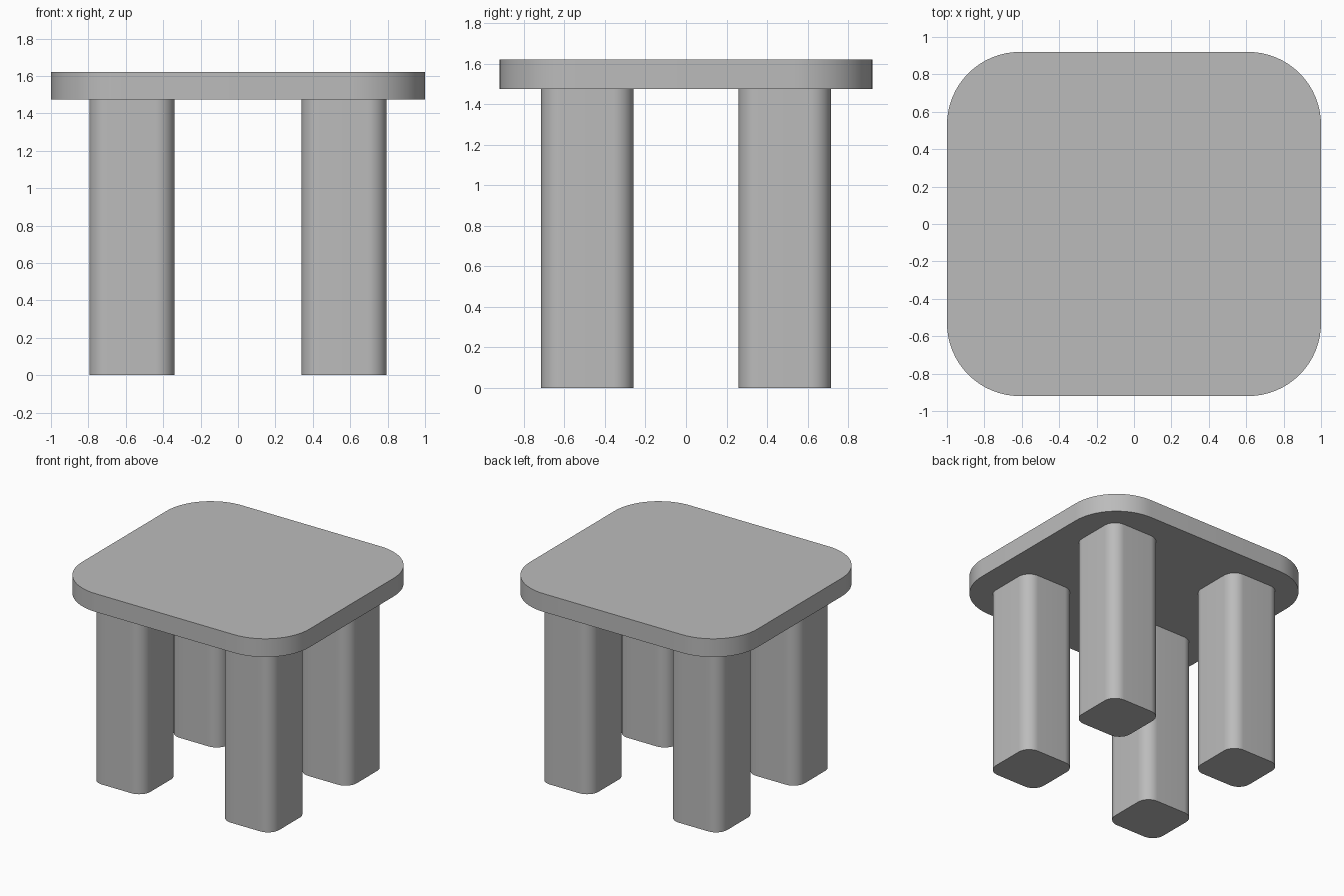
import bpy, bmesh
from math import radians, sin, cos

cube = bpy.data.objects.get("Cube")
if cube:
    bpy.data.objects.remove(cube, do_unlink=True)

grey = bpy.data.materials.new("plain_grey")
grey.use_nodes = True
colour = (0.5, 0.5, 0.5, 1)
grey.diffuse_color = colour
grey.node_tree.nodes["Principled BSDF"].inputs["Base Color"].default_value = colour


def rounded_slab(name, centre, half_x, half_y, radius, bottom, top, steps=16):
    """Extrude a rectangle with rounded corners from bottom to top."""
    bm = bmesh.new()
    outline = []
    for corner, (sx, sy) in enumerate([(1, 1), (-1, 1), (-1, -1), (1, -1)]):
        for i in range(steps + 1):
            a = radians(90 * (corner + i / steps))
            x = sx * (half_x - radius) + radius * cos(a)
            y = sy * (half_y - radius) + radius * sin(a)
            outline.append(bm.verts.new((x, y, 0)))
    base = bm.faces.new(outline)
    side = bmesh.ops.extrude_face_region(bm, geom=[base])
    raised = [v for v in side["geom"] if isinstance(v, bmesh.types.BMVert)]
    bmesh.ops.translate(bm, verts=raised, vec=(0, 0, top - bottom))
    bmesh.ops.recalc_face_normals(bm, faces=bm.faces)
    mesh = bpy.data.meshes.new(name)
    bm.to_mesh(mesh)
    bm.free()
    mesh.materials.append(grey)
    obj = bpy.data.objects.new(name, mesh)
    obj.location = (*centre, bottom)
    bpy.context.collection.objects.link(obj)
    bpy.ops.object.select_all(action="DESELECT")
    obj.select_set(True)
    bpy.context.view_layer.objects.active = obj
    bpy.ops.object.shade_smooth_by_angle(angle=radians(30))
    return obj


# Table top
underside, height = 1.475, 1.62
rounded_slab("table_top", (0, 0), 1, 0.92, 0.39, underside, height)

# Four legs
for sx, side in ((1, "left"), (-1, "right")):
    for sy, end in ((-1, "front"), (1, "back")):
        rounded_slab(f"{end}_{side}_leg", (sx * 0.567, sy * 0.487),
                     0.228, 0.228, 0.1, 0, underside)
